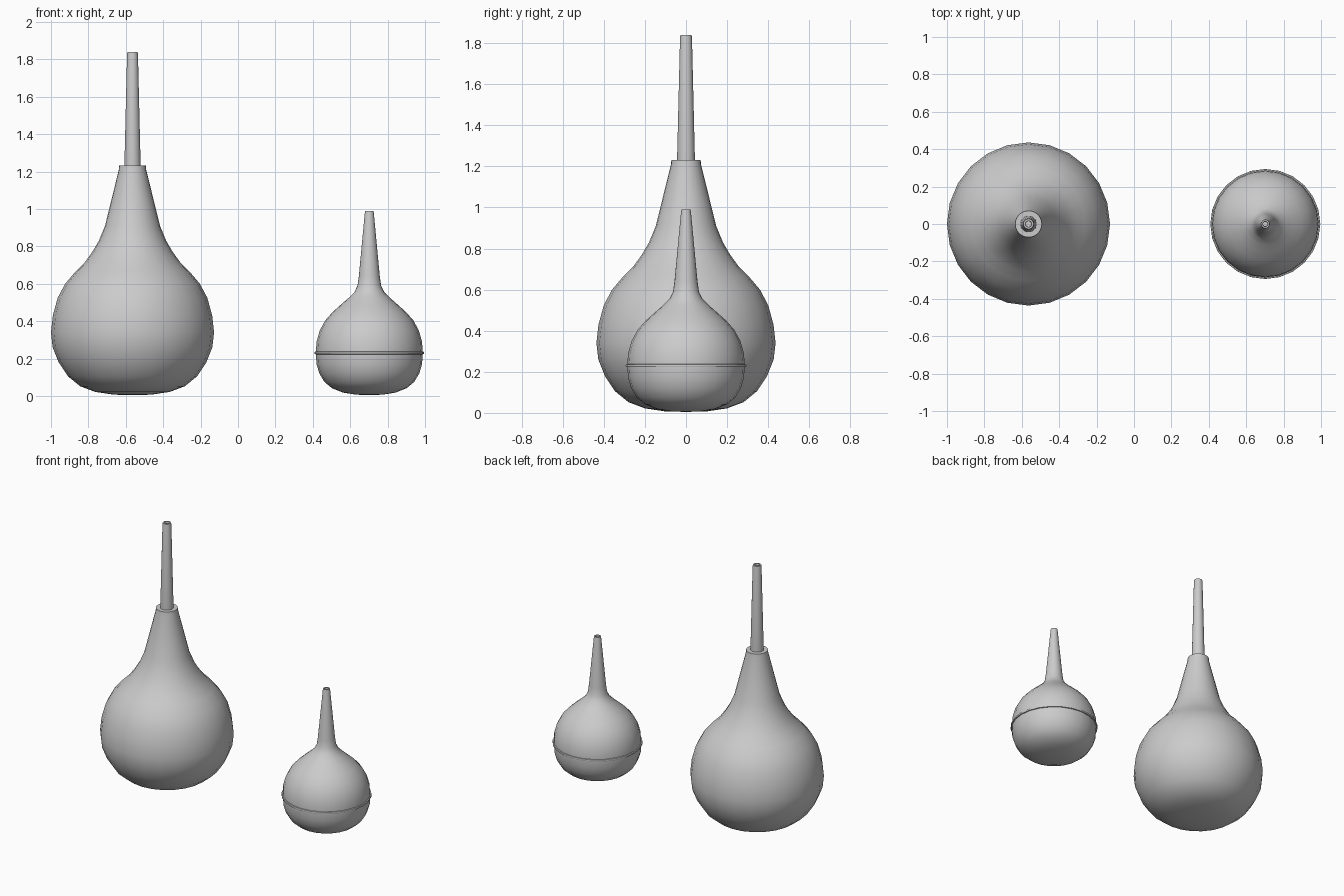
import bpy, bmesh, math

cube = bpy.data.objects.get("Cube")
if cube:
    bpy.data.objects.remove(cube, do_unlink=True)

grey = bpy.data.materials.new("grey rubber")
grey.use_nodes = True
grey.diffuse_color = (0.6, 0.6, 0.6, 1)
grey.node_tree.nodes["Principled BSDF"].inputs["Base Color"].default_value = (0.6, 0.6, 0.6, 1)


def lathe(name, x, profile, sides=24):
    """Spin a (radius, height) profile about a vertical axis at x."""
    bm = bmesh.new()
    verts = [bm.verts.new((r, 0, z)) for r, z in profile]
    edges = [bm.edges.new(pair) for pair in zip(verts, verts[1:])]
    bmesh.ops.spin(bm, geom=verts + edges, cent=(0, 0, 0), axis=(0, 0, 1),
                   angle=math.tau, steps=sides, use_duplicate=False)
    bmesh.ops.remove_doubles(bm, verts=bm.verts, dist=0.0005)
    bmesh.ops.recalc_face_normals(bm, faces=bm.faces)
    mesh = bpy.data.meshes.new(name)
    bm.to_mesh(mesh)
    bm.free()
    mesh.materials.append(grey)
    obj = bpy.data.objects.new(name, mesh)
    bpy.context.collection.objects.link(obj)
    obj.location.x = x
    bpy.ops.object.select_all(action="DESELECT")
    obj.select_set(True)
    bpy.context.view_layer.objects.active = obj
    bpy.ops.object.shade_smooth_by_angle(angle=math.radians(40))
    return obj


LARGE_X, SMALL_X = -0.564, 0.702

# Large squeeze bulb with a flat collar
lathe("large_bulb", LARGE_X, [
    (0, 0.005), (0.1, 0.007), (0.2, 0.022), (0.28, 0.052), (0.345, 0.105),
    (0.395, 0.18), (0.427, 0.26), (0.436, 0.34), (0.426, 0.43), (0.4, 0.525),
    (0.36, 0.6), (0.305, 0.665), (0.255, 0.715), (0.215, 0.77), (0.18, 0.83),
    (0.147, 0.91), (0.115, 1.04), (0.073, 1.21), (0.071, 1.232), (0.04, 1.232)])

# Hollow tapered nozzle set into the collar
lathe("large_nozzle", LARGE_X, [
    (0.043, 1.2), (0.043, 1.25), (0.029, 1.83), (0.027, 1.84),
    (0.017, 1.84), (0.015, 1.82), (0.015, 1.72), (0, 1.72)])

# Small squeeze bulb, one piece with its spout
lathe("small_bulb", SMALL_X, [
    (0, 0.005), (0.07, 0.007), (0.14, 0.018), (0.2, 0.042), (0.24, 0.075),
    (0.267, 0.12), (0.282, 0.17), (0.286, 0.23), (0.282, 0.29), (0.265, 0.35),
    (0.235, 0.405), (0.195, 0.45), (0.15, 0.49), (0.11, 0.525), (0.08, 0.555),
    (0.063, 0.59), (0.056, 0.64), (0.024, 0.98), (0.022, 0.99),
    (0.014, 0.99), (0.012, 0.975), (0.012, 0.9), (0, 0.9)])

# Moulded seam around the small bulb
lathe("small_seam", SMALL_X, [
    (0.28, 0.222), (0.292, 0.224), (0.294, 0.23), (0.292, 0.236), (0.28, 0.238)])
